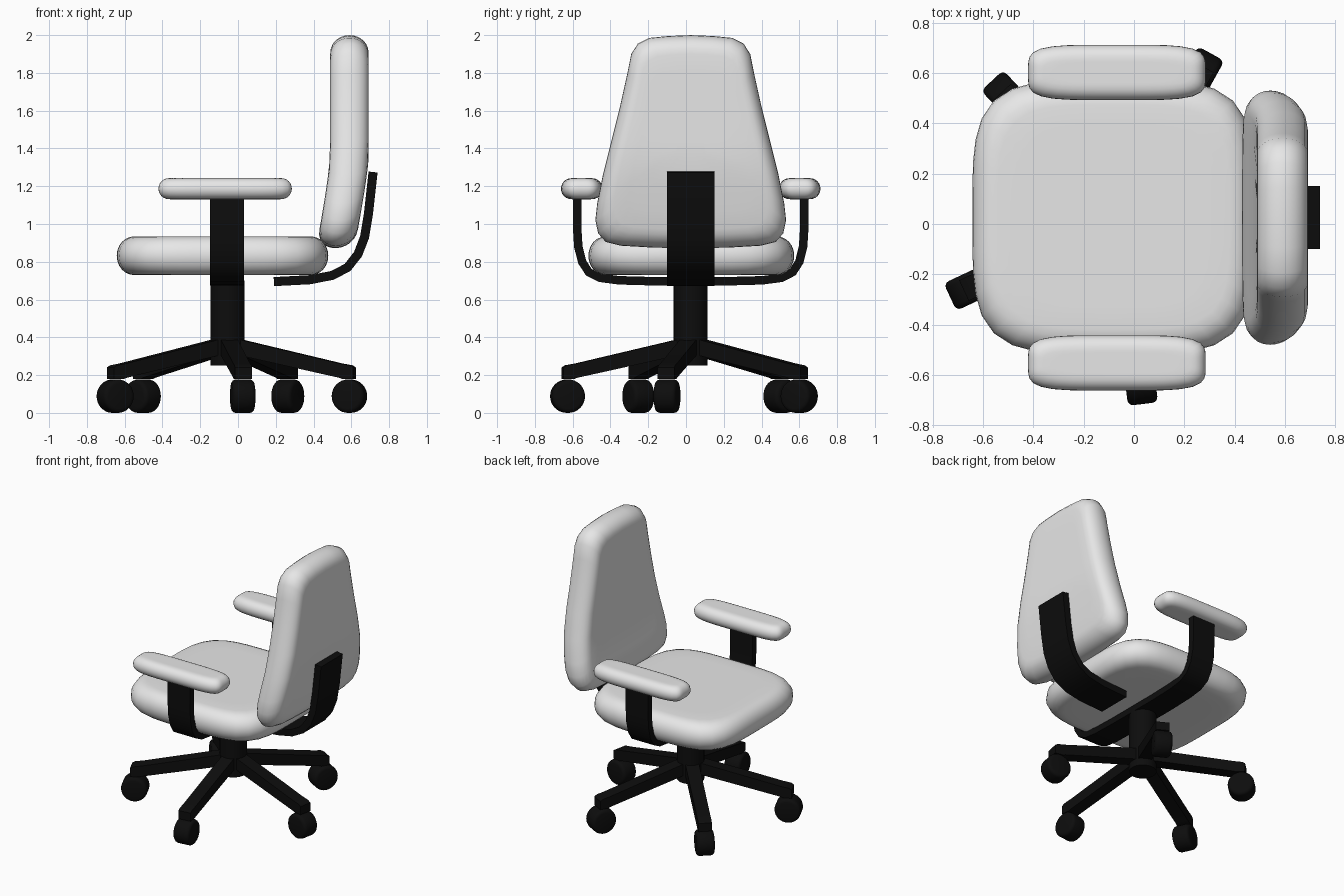
import bpy, bmesh, math
from mathutils import Matrix, Vector

if "Cube" in bpy.data.objects:
    bpy.data.objects.remove(bpy.data.objects["Cube"])

CX, CY = -0.055, 0.025          # column axis


def material(name, v):
    m = bpy.data.materials.new(name)
    m.diffuse_color = (v, v, v, 1)
    m.use_nodes = True
    m.node_tree.nodes["Principled BSDF"].inputs["Base Color"].default_value = m.diffuse_color
    return m


GREY = material("light grey fabric", 0.8)
BLACK = material("black plastic", 0.004)


def finish(bm, name, mat, angle=40):
    bmesh.ops.recalc_face_normals(bm, faces=bm.faces)
    me = bpy.data.meshes.new(name)
    bm.to_mesh(me)
    bm.free()
    ob = bpy.data.objects.new(name, me)
    bpy.context.collection.objects.link(ob)
    me.materials.append(mat)
    bpy.ops.object.select_all(action='DESELECT')
    ob.select_set(True)
    bpy.context.view_layer.objects.active = ob
    bpy.ops.object.shade_smooth_by_angle(angle=math.radians(angle))
    return ob


def cushion(name, outline, half, r, place):
    """Pillow from a centred 2D outline: rounded rim of depth r, thickness 2*half."""
    hx = max(abs(p[0]) for p in outline)
    hy = max(abs(p[1]) for p in outline)
    rim = []
    for i in range(13):
        a = math.radians(-90 + 15 * i)
        c, s = abs(math.cos(a)) ** 0.9, math.sin(a)
        rim.append((1 - r * (1 - c) / hx, 1 - r * (1 - c) / hy, half * s))
    low, high = rim[0], rim[-1]
    inner = [(low[0] * k, low[1] * k, -half) for k in (0.2, 0.5, 0.8)]
    outer = [(high[0] * k, high[1] * k, half) for k in (0.8, 0.5, 0.2)]
    bm = bmesh.new()
    rings = [[bm.verts.new(place(u * sx, v * sy, h)) for u, v in outline]
             for sx, sy, h in inner + rim + outer]
    n = len(outline)
    for a, b in zip(rings, rings[1:]):
        for i in range(n):
            j = (i + 1) % n
            bm.faces.new((a[i], a[j], b[j], b[i]))
    bm.faces.new(rings[0])
    bm.faces.new(rings[-1])
    return finish(bm, name, GREY, 60)


def superellipse(a, b, n, count=48):
    pts = []
    for i in range(count):
        t = 2 * math.pi * i / count
        c, s = math.cos(t), math.sin(t)
        k = (abs(c) ** n + abs(s) ** n) ** (-1 / n)
        pts.append((a * c * k, b * s * k))
    return pts


def prism(name, left, right, width, place):
    """Solid between two matching 2D lines, extruded to a width."""
    bm = bmesh.new()
    rows = [[bm.verts.new(place(*p, w)) for p, w in
             ((a, -width / 2), (b, -width / 2), (b, width / 2), (a, width / 2))]
            for a, b in zip(left, right)]
    for p, q in zip(rows, rows[1:]):
        for i in range(4):
            j = (i + 1) % 4
            bm.faces.new((p[i], p[j], q[j], q[i]))
    bm.faces.new(rows[0])
    bm.faces.new(rows[-1])
    return finish(bm, name, BLACK)


def strap(name, path, thick, width, place):
    pts = [Vector(p) for p in path]
    left, right = [], []
    for i, p in enumerate(pts):
        d = (pts[min(i + 1, len(pts) - 1)] - pts[max(i - 1, 0)]).normalized()
        nrm = Vector((-d.y, d.x)) * thick / 2
        left.append(p + nrm)
        right.append(p - nrm)
    return prism(name, left, right, width, place)


def cylinder(name, r, depth, matrix, bevel=0.0):
    bm = bmesh.new()
    bmesh.ops.create_cone(bm, cap_ends=True, segments=32, radius1=r, radius2=r, depth=depth)
    if bevel:
        rims = [e for e in bm.edges if abs(e.verts[0].co.z - e.verts[1].co.z) < 1e-5]
        bmesh.ops.bevel(bm, geom=rims, offset=bevel, segments=3, profile=0.5, affect='EDGES')
    bm.transform(matrix)
    return finish(bm, name, BLACK)


# Seat
cushion("seat", superellipse(0.56, 0.545, 4.2), 0.103, 0.1,
        lambda u, v, h: (-0.082 + u, 0.028 + v, 0.832 + h))

# Backrest: tapered outline, lower part leaning forward
half_back = [(0.0, 2.0), (0.12, 1.995), (0.22, 1.985), (0.28, 1.955), (0.315, 1.90),
             (0.335, 1.80), (0.375, 1.62), (0.42, 1.44), (0.465, 1.26), (0.495, 1.11),
             (0.505, 1.02), (0.49, 0.95), (0.45, 0.905), (0.37, 0.885), (0.2, 0.875), (0.0, 0.872)]
half_back = [(u, z - 1.436) for u, z in half_back]
back_outline = half_back + [(-u, z) for u, z in half_back[-2:0:-1]]


def place_back(u, v, h):
    z = 1.436 + v
    lean = 0.07 * (max(0, 1.35 - z) / 0.45) ** 1.2
    return (0.59 + h - lean, CY + u, z)


cushion("backrest", back_outline, 0.102, 0.1, place_back)

# Armrest pads
for side, label in ((-1, "front"), (1, "rear")):
    cushion(label + "_armrest", superellipse(0.353, 0.11, 4.5), 0.056, 0.06,
            lambda u, v, h: (-0.068 + u, CY + side * 0.577 + v, 1.187 + h))

# U-shaped strap carrying the armrests
half_u = [(0.6, 1.15), (0.6, 0.96), (0.595, 0.88), (0.575, 0.80), (0.54, 0.745),
          (0.48, 0.715), (0.38, 0.702), (0.2, 0.697)]
strap("arm_support", half_u + [(-y, z) for y, z in reversed(half_u)], 0.045, 0.18,
      lambda y, z, w: (CX - 0.003 + w, CY + y, z))

# Curved strap carrying the backrest
strap("back_support", [(0.19, 0.695), (0.38, 0.705), (0.5, 0.728), (0.58, 0.77), (0.635, 0.84),
                       (0.67, 0.93), (0.69, 1.05), (0.715, 1.275)], 0.048, 0.25,
      lambda x, z, w: (x, CY + w, z))

# Column
cylinder("column", 0.09, 0.45, Matrix.Translation((CX, CY, 0.475)))

# Five legs with casters
for k in range(5):
    turn = Matrix.Translation((CX, CY, 0)) @ Matrix.Rotation(math.radians(-11 + 72 * k), 4, 'Z')
    top = [(0.0, 0.405), (0.61, 0.262), (0.665, 0.252), (0.685, 0.24)]
    low = [(0.0, 0.32), (0.61, 0.186), (0.625, 0.18), (0.685, 0.18)]
    prism(f"leg_{k + 1}", top, low, 0.09, lambda r, z, w: turn @ Vector((r, w, z)))
    cylinder(f"caster_{k + 1}", 0.0885, 0.12,
             turn @ Matrix.Translation((0.657, 0, 0.0885)) @ Matrix.Rotation(math.pi / 2, 4, 'X'),
             0.022)
